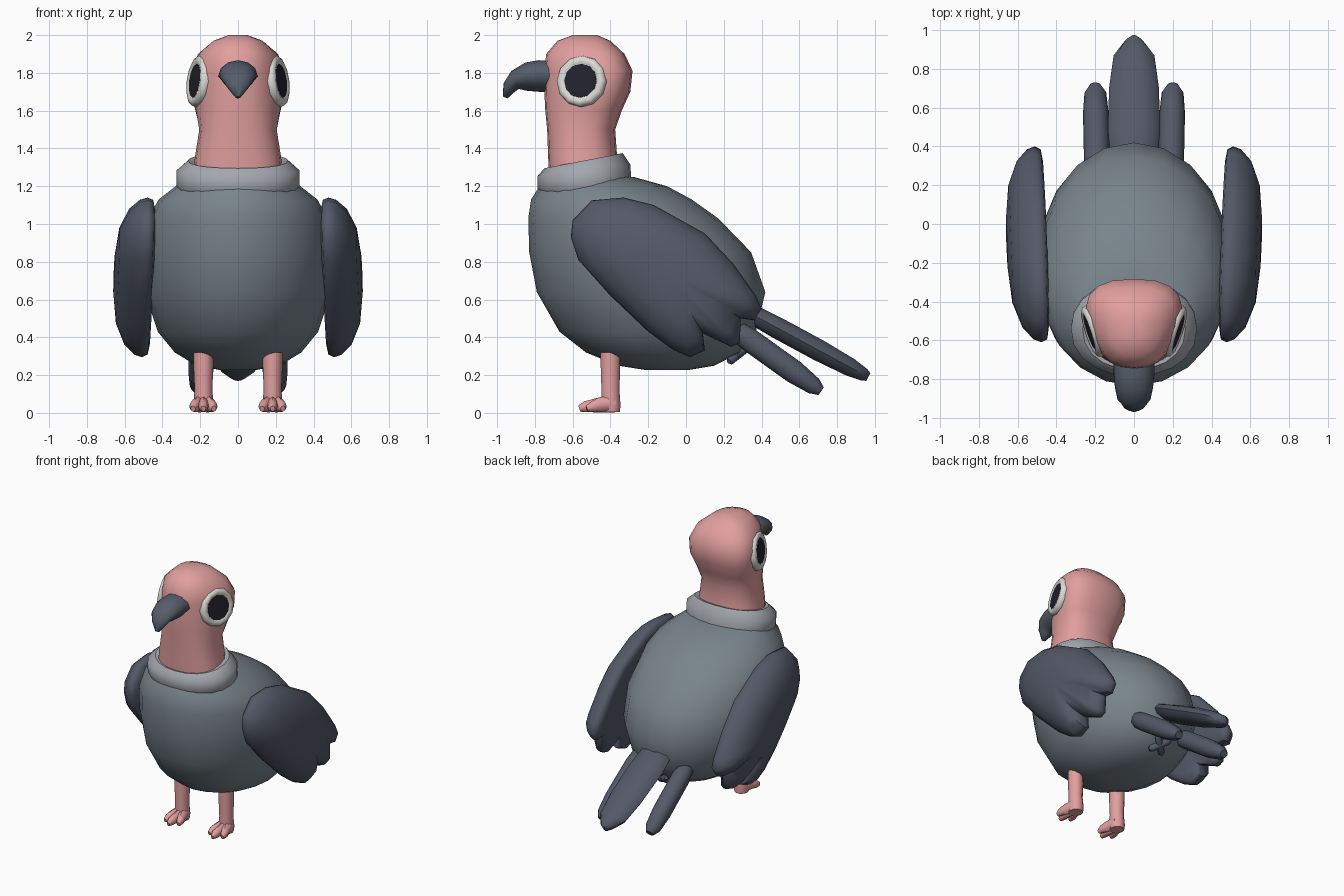
import bpy, bmesh, math
from mathutils import Vector


def material(name, rgb):
    m = bpy.data.materials.new(name)
    m.diffuse_color = (*rgb, 1)
    return m


BODY = material("slate grey", (0.19, 0.23, 0.262))
WING = material("dark blue grey", (0.088, 0.10, 0.138))
PINK = material("pink skin", (0.76, 0.345, 0.345))
COLLAR = material("light grey", (0.37, 0.39, 0.42))
WHITE = material("eye white", (0.70, 0.70, 0.66))
PUPIL = material("pupil black", (0.016, 0.016, 0.026))
BEAK = material("beak grey", (0.09, 0.11, 0.145))


def loft(name, rings, mat, angle=50):
    """Skin a list of equal-length point rings and cap both ends."""
    bm = bmesh.new()
    vs = [[bm.verts.new(p) for p in r] for r in rings]
    n = len(vs[0])
    for a, b in zip(vs, vs[1:]):
        for i in range(n):
            j = (i + 1) % n
            bm.faces.new((a[i], a[j], b[j], b[i]))
    bm.faces.new(vs[0][::-1])
    bm.faces.new(vs[-1])
    bmesh.ops.recalc_face_normals(bm, faces=bm.faces)
    me = bpy.data.meshes.new(name)
    bm.to_mesh(me)
    bm.free()
    me.materials.append(mat)
    ob = bpy.data.objects.new(name, me)
    bpy.context.collection.objects.link(ob)
    bpy.ops.object.select_all(action='DESELECT')
    ob.select_set(True)
    bpy.context.view_layer.objects.active = ob
    bpy.ops.object.shade_smooth_by_angle(angle=math.radians(angle))
    return ob


def oval(n, power=1.0):
    """Unit (super)ellipse points."""
    f = lambda v: math.copysign(abs(v) ** power, v)
    return [(f(math.cos(2 * math.pi * i / n)), f(math.sin(2 * math.pi * i / n)))
            for i in range(n)]


def level_ring(z, front, back, hw, n=20, power=1.0, taper=0.0, tilt=0.0):
    """Horizontal ring; taper widens the back, tilt raises the back."""
    cy, ry = (front + back) / 2, (back - front) / 2
    return [(c * hw * (1 + taper * s), cy + ry * s, z + tilt * s)
            for c, s in oval(n, power)]


def rod(name, path, mat, n=10, up=(0, 0, 1)):
    """Oval tube; path entries are (centre, half width, half thickness)."""
    pts = [Vector(p[0]) for p in path]
    rings = []
    for i, (p, w, t) in enumerate(path):
        d = (pts[min(i + 1, len(pts) - 1)] - pts[max(i - 1, 0)]).normalized()
        side = d.cross(Vector(up)).normalized()
        top = side.cross(d)
        rings.append([pts[i] + side * c * w + top * s * t for c, s in oval(n)])
    return loft(name, rings, mat)


# Body: z, front y, back y, half width
loft("body", [level_ring(*r) for r in (
    (0.228, -0.22, 0.02, 0.10), (0.25, -0.36, 0.15, 0.22),
    (0.32, -0.53, 0.29, 0.335), (0.43, -0.67, 0.37, 0.425),
    (0.64, -0.79, 0.42, 0.495), (0.85, -0.83, 0.345, 0.505),
    (1.03, -0.835, 0.17, 0.475), (1.13, -0.82, 0.03, 0.42),
    (1.20, -0.775, -0.10, 0.33), (1.25, -0.74, -0.28, 0.27))], BODY, 60)

# Collar band, tipped up at the back
loft("collar", [level_ring(z, f, b, w, 20, 0.92, 0, t) for z, f, b, w, t in (
    (1.17, -0.77, -0.29, 0.31, 0.01), (1.20, -0.785, -0.288, 0.325, 0.015),
    (1.285, -0.785, -0.295, 0.325, 0.03), (1.335, -0.75, -0.335, 0.265, 0.04),
    (1.325, -0.72, -0.36, 0.22, 0.04))], COLLAR)

# Neck and head
loft("head", [level_ring(z, f, b, w, 20, 0.82, t) for z, f, b, w, t in (
    (1.25, -0.725, -0.35, 0.24, 0.0), (1.36, -0.73, -0.365, 0.227, 0.0),
    (1.50, -0.735, -0.375, 0.205, 0.05), (1.60, -0.745, -0.34, 0.222, 0.15),
    (1.70, -0.75, -0.295, 0.236, 0.25), (1.81, -0.75, -0.283, 0.236, 0.25),
    (1.90, -0.74, -0.325, 0.205, 0.2), (1.97, -0.68, -0.40, 0.13, 0.1),
    (2.0, -0.60, -0.47, 0.05, 0.0))], PINK, 60)

# Hooked beak, keeled towards the bottom
beak_rings = []
for ty, tz, by, bz, w in ((-0.70, 1.865, -0.70, 1.70, 0.105),
                          (-0.78, 1.867, -0.78, 1.70, 0.105),
                          (-0.85, 1.855, -0.84, 1.705, 0.098),
                          (-0.925, 1.81, -0.885, 1.715, 0.085),
                          (-0.966, 1.745, -0.912, 1.695, 0.055),
                          (-0.97, 1.675, -0.945, 1.665, 0.014)):
    top, bot = Vector((0, ty, tz)), Vector((0, by, bz))
    beak_rings.append([(top + bot) / 2 + (top - bot) / 2 * s +
                       Vector((c * w * (1 if s > -0.1 else 0.8), 0, 0))
                       for c, s in oval(12)])
loft("beak", beak_rings, BEAK, 70)


def feather(name, base, tip, hw, ht, profile):
    base, tip = Vector(base), Vector(tip)
    rod(name, [(base.lerp(tip, t), hw * w, ht * h) for t, w, h in profile], WING)


POINTED = ((0, 0.45, 0.5), (0.1, 0.9, 0.9), (0.3, 1, 1), (0.62, 0.95, 1),
           (0.86, 0.78, 0.85), (0.97, 0.35, 0.6), (1, 0.1, 0.4))
BLUNT = ((0, 0.45, 0.5), (0.06, 0.85, 0.85), (0.2, 1, 1), (0.7, 1, 1),
         (0.92, 0.85, 0.75), (1, 0.45, 0.4))

# Tail
feather("tail_feather_middle", (0, 0.28, 0.56), (0, 0.965, 0.19), 0.135, 0.06, POINTED)

# Wing outline (y, z) with three feather tips at the rear
OUTLINE = [(-0.61, 0.93), (-0.60, 1.02), (-0.50, 1.125), (-0.33, 1.14),
           (-0.17, 1.10), (0.10, 0.95), (0.25, 0.79), (0.37, 0.62),
           (0.40, 0.55), (0.36, 0.49), (0.29, 0.50), (0.285, 0.37),
           (0.24, 0.35), (0.09, 0.42), (0.10, 0.33), (0.02, 0.295),
           (-0.07, 0.335), (-0.20, 0.43), (-0.40, 0.62), (-0.57, 0.81)]
CY, CZ = -0.10, 0.74


def wing_ring(scale, x, s):
    """Scaled outline; the rear feathers drift slightly outwards."""
    ring = []
    for y, z in OUTLINE:
        y, z = CY + (y - CY) * scale, CZ + (z - CZ) * scale
        ring.append((s * (x + 0.025 * (y - z + 0.84)), y, z))
    return ring


def eye_ring(r, h, s):
    """Circle on the tilted eye plane, h out along its normal."""
    nrm = Vector((0.95, -0.31, 0.13)).normalized()
    tan = Vector((0.31, 0.95, 0)).normalized()
    up = nrm.cross(tan)
    ctr = Vector((0.217, -0.555, 1.757)) + nrm * h
    pts = [ctr + tan * r * c + up * r * k for c, k in oval(12)]
    return [(s * p.x, p.y, p.z) for p in pts]


for s, side in ((1, "right"), (-1, "left")):
    loft("wing_" + side, [wing_ring(k, x, s) for k, x in (
        (0.3, 0.455), (0.85, 0.455), (0.97, 0.465), (1.0, 0.495),
        (0.97, 0.535), (0.85, 0.59), (0.6, 0.638), (0.25, 0.656))], WING, 60)

    feather("tail_feather_" + side, (s * 0.19, 0.24, 0.455),
            (s * 0.20, 0.715, 0.115), 0.066, 0.065, BLUNT)

    # Eye rim and pupil
    loft("eye_rim_" + side, [eye_ring(r, h, s) for r, h in (
        (0.12, -0.06), (0.138, -0.015), (0.133, 0.010), (0.115, 0.020),
        (0.098, 0.017), (0.088, 0.010))], WHITE, 70)
    loft("pupil_" + side, [eye_ring(r, h, s) for r, h in (
        (0.092, 0.006), (0.090, 0.0145), (0.05, 0.016))], PUPIL)

    # Leg, heel and three toes
    lx = s * 0.183
    rod("leg_" + side, [((lx, -0.40, 0.32), 0.053, 0.054),
                        ((lx, -0.40, 0.24), 0.052, 0.054),
                        ((lx, -0.40, 0.12), 0.047, 0.05),
                        ((lx, -0.398, 0.04), 0.054, 0.054),
                        ((lx, -0.398, 0.004), 0.048, 0.05)], PINK, 10, (0, 1, 0))
    for i, (dx, ty) in enumerate(((-0.05, -0.525), (0, -0.565), (0.05, -0.525))):
        rod("toe_%s_%d" % (side, i + 1),
            [((lx + dx * 0.3, -0.38, 0.05), 0.034, 0.047),
             ((lx + dx * 0.7, -0.46, 0.042), 0.031, 0.039),
             ((lx + dx, ty + 0.03, 0.032), 0.026, 0.029),
             ((lx + dx * 1.1, ty, 0.022), 0.013, 0.016)], PINK, 8)

    # Crossed mark under the tail
    c, d = Vector((0, 0.272, 0.307)), Vector((s * 0.055, 0.045, 0.035))
    rod("vent_cross_" + side, [(c - d, 0.014, 0.014), (c - d * 0.8, 0.023, 0.025),
                               (c + d * 0.8, 0.023, 0.025), (c + d, 0.014, 0.014)],
        WING, 8)
